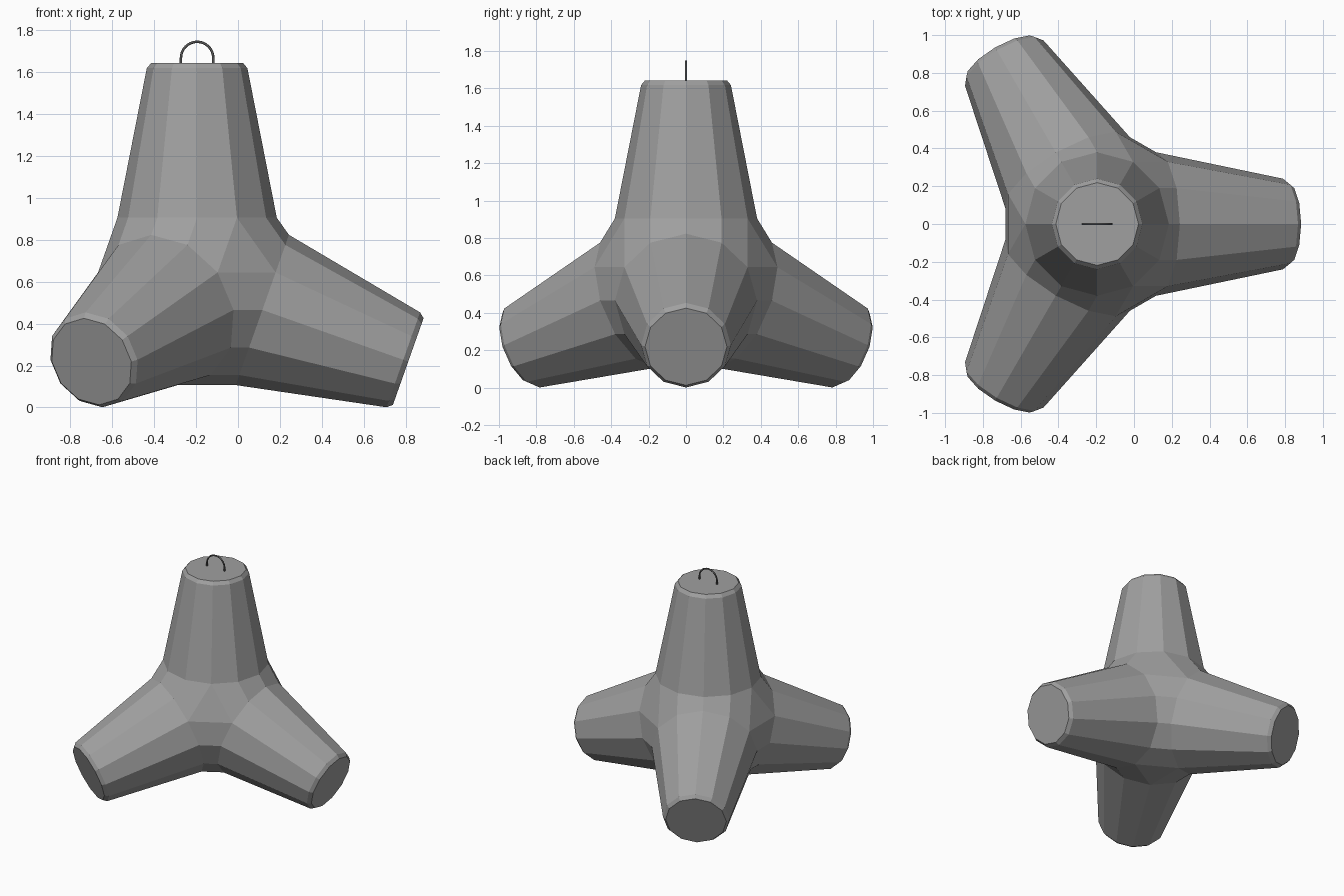
import bpy, bmesh, math
from mathutils import Vector, Matrix

if "Cube" in bpy.data.objects:
    bpy.data.objects.remove(bpy.data.objects["Cube"], do_unlink=True)

CENTRE = Vector((-0.195, 0, 0.575))
SIDES = 12
# distance along the leg axis, radius: root, shoulder of the chamfer, end cap
PROFILE = [(0.33, 0.38), (1.043, 0.24), (1.068, 0.219)]


def material(name, colour):
    mat = bpy.data.materials.new(name)
    mat.use_nodes = True
    mat.diffuse_color = colour
    mat.node_tree.nodes["Principled BSDF"].inputs["Base Color"].default_value = colour
    return mat


concrete = material("concrete grey", (0.35, 0.35, 0.35, 1))
steel = material("dark steel", (0.1, 0.1, 0.1, 1))

# Four legs pointing to the corners of a tetrahedron
tilt = math.acos(-1 / 3)
frames = [Matrix.Identity(3)]
for k in range(3):
    frames.append(Matrix.Rotation(k * math.tau / 3, 3, 'Z') @ Matrix.Rotation(tilt, 3, 'Y'))

bm = bmesh.new()
legs = []
for frame in frames:
    rings = []
    for dist, radius in PROFILE:
        ring = []
        for i in range(SIDES):
            a = math.tau * i / SIDES
            p = Vector((radius * math.cos(a), radius * math.sin(a), dist))
            ring.append(bm.verts.new(CENTRE + frame @ p))
        rings.append(ring)
    legs.append(rings)

# Central body: hull around the four root rings, opened where the legs start
roots = [v for rings in legs for v in rings[0]]
bmesh.ops.convex_hull(bm, input=roots)
inside = [f for f in bm.faces
          if any(all(v in rings[0] for v in f.verts) for rings in legs)]
bmesh.ops.delete(bm, geom=inside, context='FACES_ONLY')

# Tapered legs with chamfered, flat ends
for rings in legs:
    for low, high in zip(rings, rings[1:]):
        for i in range(SIDES):
            j = (i + 1) % SIDES
            bm.faces.new((low[i], low[j], high[j], high[i]))
    bm.faces.new(rings[-1])

loose = [e for e in bm.edges if not e.link_faces]
bmesh.ops.delete(bm, geom=loose, context='EDGES')
bmesh.ops.dissolve_limit(bm, angle_limit=math.radians(0.5), verts=bm.verts, edges=bm.edges)
bmesh.ops.recalc_face_normals(bm, faces=bm.faces)
mesh = bpy.data.meshes.new("concrete_block")
bm.to_mesh(mesh)
bm.free()
mesh.materials.append(concrete)
block = bpy.data.objects.new("concrete_block", mesh)
bpy.context.collection.objects.link(block)

# Lifting loop: a bent rod set into the top
curve = bpy.data.curves.new("lifting_loop", 'CURVE')
curve.dimensions = '3D'
curve.bevel_depth = 0.006
curve.bevel_resolution = 2
curve.use_fill_caps = True
r, top, steps = 0.077, 1.667, 16
path = [(-r, 1.62)]
path += [(-r * math.cos(math.pi * i / steps), top + r * math.sin(math.pi * i / steps))
         for i in range(steps + 1)]
path += [(r, 1.62)]
spline = curve.splines.new('POLY')
spline.points.add(len(path) - 1)
for point, (x, z) in zip(spline.points, path):
    point.co = (CENTRE.x + x, 0, z, 1)
curve.materials.append(steel)
loop = bpy.data.objects.new("lifting_loop", curve)
bpy.context.collection.objects.link(loop)
